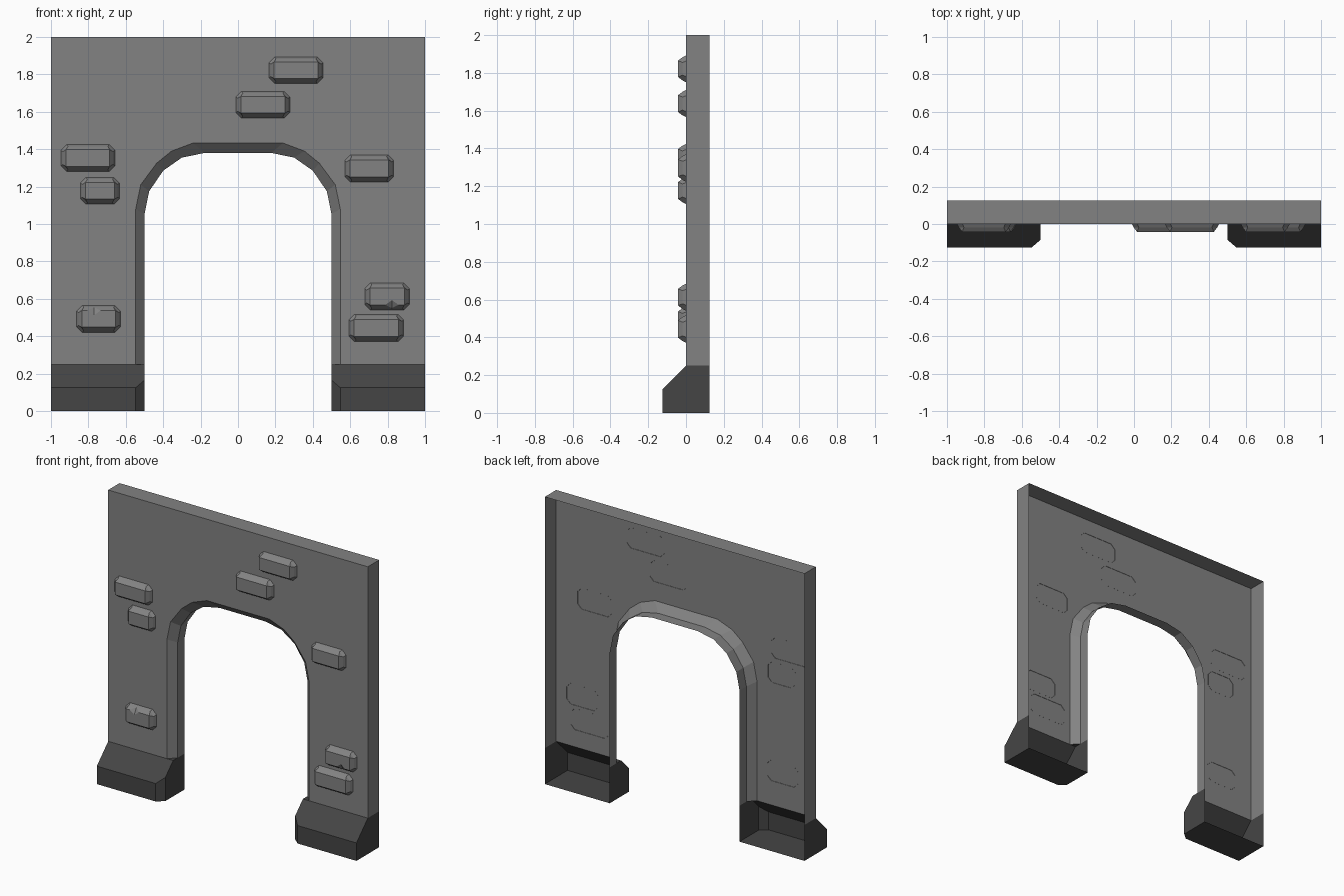
import bpy, bmesh

if "Cube" in bpy.data.objects:
    bpy.data.objects.remove(bpy.data.objects["Cube"])

STONE = (0.225, 0.225, 0.225, 1)
DARK = (0.06, 0.06, 0.06, 1)


def material(name, color):
    m = bpy.data.materials.new(name)
    m.diffuse_color = color
    m.use_nodes = True
    m.node_tree.nodes["Principled BSDF"].inputs["Base Color"].default_value = m.diffuse_color
    return m


stone, dark = material("stone", STONE), material("dark_stone", DARK)


def make(name, faces, mat):
    """Build an open-backed shell from polygons, with normals facing outward."""
    bm = bmesh.new()
    for f in faces:
        bm.faces.new([bm.verts.new(p) for p in f])
    bmesh.ops.remove_doubles(bm, verts=bm.verts, dist=0.0005)
    bmesh.ops.recalc_face_normals(bm, faces=bm.faces)
    if sum(f.normal.y * f.calc_area() for f in bm.faces) > 0:
        bmesh.ops.reverse_faces(bm, faces=bm.faces)
    me = bpy.data.meshes.new(name)
    bm.to_mesh(me)
    bm.free()
    me.materials.append(mat)
    ob = bpy.data.objects.new(name, me)
    bpy.context.collection.objects.link(ob)
    return ob


def bridge(a, b, closed=False):
    n = len(a)
    return [(a[i], a[(i + 1) % n], b[(i + 1) % n], b[i])
            for i in range(n if closed else n - 1)]


def at_y(pts, y):
    return [(x, y, z) for x, z in pts]


def mirrored(half):
    return half + [(-x, z) for x, z in reversed(half)]


# Wall: front sheet, outer rim, and a chamfered arch lining
outer = mirrored([(-.547, .25), (-.547, 1.08), (-.52, 1.21), (-.435, 1.325),
                  (-.355, 1.39), (-.24, 1.433)])
inner = mirrored([(-.5, .25), (-.5, 1.053), (-.475, 1.175), (-.4, 1.285),
                  (-.3, 1.355), (-.178, 1.38)])
rim = [(1, .25), (1, 2), (-1, 2), (-1, .25)]
wall = [at_y(outer + rim, 0)]
wall += bridge(at_y(rim, 0), at_y(rim, .125))
wall += bridge(at_y(outer, 0), at_y(inner, .05))
wall += bridge(at_y(inner, .05), at_y(inner, .125))
make("arch_wall", wall, stone)

# Plinths: hollow feet with sloped top and chamfered inner corner
for side, s in (("left", -1), ("right", 1)):
    def p(x, y, z):
        return (s * x, y, z)
    out = [p(1, -.125, 0), p(1, -.125, .125), p(1, 0, .25)]
    mid = [p(.547, -.125, 0), p(.547, -.125, .125), p(.547, 0, .25)]
    inn = [p(.5, -.085, 0), p(.5, -.085, .165), p(.5, 0, .25)]
    make(side + "_plinth", [
        out + [p(1, .125, .25), p(1, .125, 0)],
        inn + [p(.5, .05, .25), p(.5, .125, .25), p(.5, .125, 0)],
        [out[0], mid[0], mid[1], out[1]],
        [out[1], mid[1], inn[1], inn[2], mid[2], out[2]],
        [mid[0], inn[0], inn[1], mid[1]],
        [mid[2], inn[2], p(.5, .05, .25)],
        [out[0], mid[0], inn[0], p(.5, .125, 0), p(1, .125, 0)],
    ], dark)


def octagon(x0, x1, z0, z1, d, c, y):
    x0, x1, z0, z1 = x0 + d, x1 - d, z0 + d, z1 - d
    return at_y([(x0 + c, z0), (x1 - c, z0), (x1, z0 + c), (x1, z1 - c),
                 (x1 - c, z1), (x0 + c, z1), (x0, z1 - c), (x0, z0 + c)], y)


# Raised bricks; an optional chip is a notch (x, edge) on "top" or "bottom"
def brick(name, x0, x1, z0, z1, chip=None):
    base = octagon(x0, x1, z0, z1, 0, .03, .0015)
    ring = octagon(x0, x1, z0, z1, .01, .028, -.018)
    d, y = .028, -.042
    front = at_y([(x0 + d, z0 + d), (x1 - d, z0 + d),
                  (x1 - d, z1 - d), (x0 + d, z1 - d)], y)
    faces = bridge(base, ring, True)
    face = []
    for i in range(4):
        a, b = front[i], front[(i + 1) % 4]
        r0, r1 = ring[2 * i], ring[2 * i + 1]
        faces.append((r1, ring[(2 * i + 2) % 8], b))
        face.append(a)
        if chip and i == (2 if chip[1] == "top" else 0):
            sg = 1 if i == 0 else -1
            cx, w = chip[0], .035
            ca, cb = (cx - sg * w, y, a[2]), (cx + sg * w, y, a[2])
            tip, apex = (cx, y, a[2] + sg * .025), (cx, -.018, r0[2])
            face += [ca, tip, cb]
            faces += [(r0, apex, ca, a), (apex, r1, b, cb),
                      (ca, apex, tip), (tip, apex, cb)]
        else:
            faces.append((r0, r1, b, a))
    faces.append(face)
    make(name, faces, stone)


bricks = [
    (.165, .455, 1.75, 1.893), (-.012, .278, 1.565, 1.71),
    (-.947, -.658, 1.28, 1.425), (-.843, -.633, 1.105, 1.25),
    (.57, .833, 1.223, 1.37), (.677, .918, .54, .685, (.823, "bottom")),
    (.593, .886, .37, .518), (-.863, -.627, .42, .565, (-.77, "top")),
]
for i, b in enumerate(bricks):
    brick("brick_%d" % (i + 1), *b)
